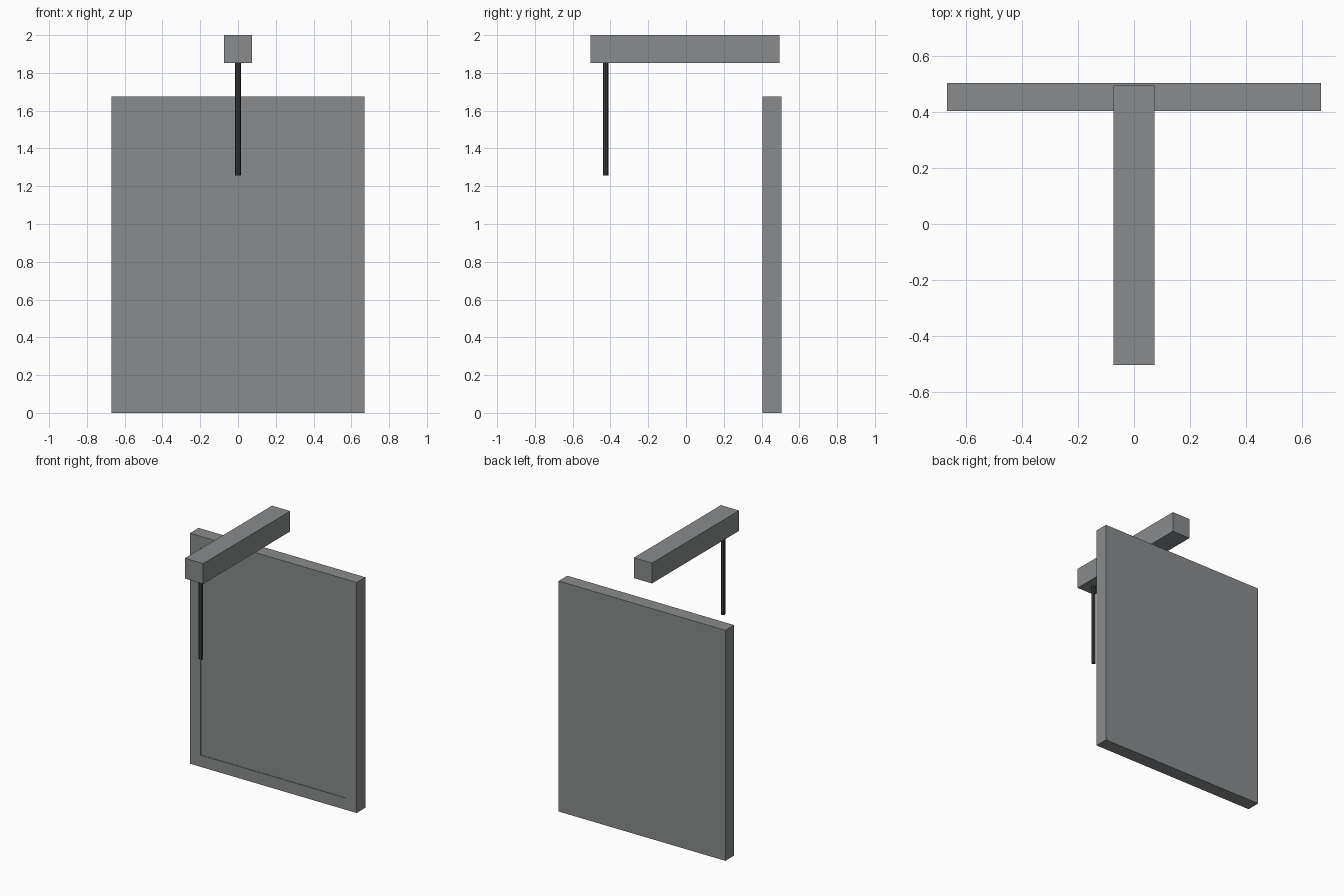
import bpy, bmesh
from mathutils import Vector

cube = bpy.data.objects.get("Cube")
if cube:
    bpy.data.objects.remove(cube, do_unlink=True)


def material(name, color):
    mat = bpy.data.materials.new(name)
    mat.use_nodes = True
    mat.diffuse_color = color
    mat.node_tree.nodes["Principled BSDF"].inputs["Base Color"].default_value = color
    return mat


grey = material("mid grey", (0.25, 0.26, 0.265, 1))
dark = material("dark grey", (0.045, 0.047, 0.049, 1))


def add_object(name, bm, mat):
    mesh = bpy.data.meshes.new(name)
    bm.to_mesh(mesh)
    bm.free()
    mesh.materials.append(mat)
    obj = bpy.data.objects.new(name, mesh)
    bpy.context.collection.objects.link(obj)
    return obj


def box(low, high):
    low, high = Vector(low), Vector(high)
    bm = bmesh.new()
    bmesh.ops.create_cube(bm, size=1)
    bmesh.ops.scale(bm, vec=high - low, verts=bm.verts)
    bmesh.ops.translate(bm, vec=(low + high) / 2, verts=bm.verts)
    return bm


# Upright panel with a shallow recess framed on its front face
bm = box((-0.67, 0.405, 0), (0.67, 0.505, 1.675))
bm.normal_update()
front = [f for f in bm.faces if f.normal.y < -0.9]
bmesh.ops.inset_region(bm, faces=front, thickness=0.085, use_even_offset=True)
bmesh.ops.inset_region(bm, faces=front, thickness=0, depth=-0.004)
add_object("panel", bm, grey)

# Overhead arm reaching forward
add_object("overhead_arm", box((-0.073, -0.505, 1.852), (0.073, 0.495, 2)), grey)

# Thin rod hanging from the front of the arm
bm = bmesh.new()
bmesh.ops.create_cone(bm, cap_ends=True, segments=8, radius1=0.015,
                      radius2=0.015, depth=0.595)
bmesh.ops.translate(bm, vec=(0, -0.425, 1.555), verts=bm.verts)
add_object("hanging_rod", bm, dark)
